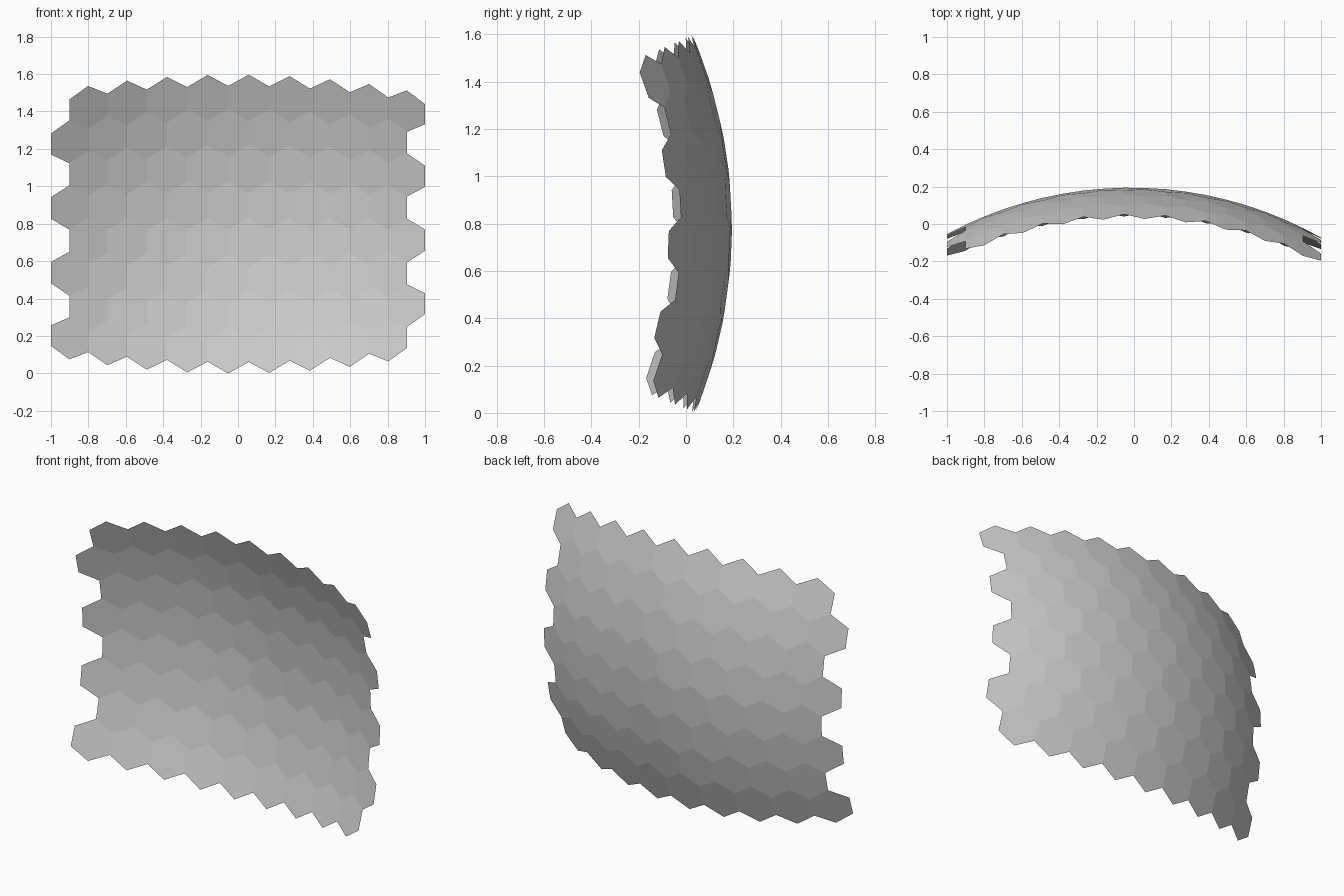
import bpy, bmesh
from math import sin, cos

if "Cube" in bpy.data.objects:
    bpy.data.objects.remove(bpy.data.objects["Cube"])

R = 2.07                          # radius of the dish curvature
COLS, ROWS = 9, 8
H, A = 0.05306, 0.0634            # half width and side of a cell, as angles
LAT0, LON0 = -0.4946, -0.3887     # left and bottom limits of the panel
APEX = (-0.017, 0.1945, 0.784)    # rearmost point of the dish


def on_sphere(lat, lon):
    """Wrap flat panel coordinates onto the dish."""
    return (APEX[0] + R * sin(lat),
            APEX[1] - R + R * cos(lat) * cos(lon),
            APEX[2] + R * cos(lat) * sin(lon))


# one hexagon outline: pointed top and bottom, upright sides
HEX = [(0, 1), (-1, 0.5), (-1, -0.5), (0, -1), (1, -0.5), (1, 0.5)]

# honeycomb panel: staggered rows of flat cells
bm = bmesh.new()
for row in range(ROWS):
    for col in range(COLS):
        u = LAT0 + H * (1 + 2 * col + row % 2)
        v = LON0 + A * (1 + 1.5 * row)
        bm.faces.new([bm.verts.new(on_sphere(u + H * du, v + A * dv))
                      for du, dv in reversed(HEX)])
bmesh.ops.remove_doubles(bm, verts=bm.verts, dist=0.002)
bmesh.ops.recalc_face_normals(bm, faces=bm.faces)

mesh = bpy.data.meshes.new("hexagon_panel")
bm.to_mesh(mesh)
bm.free()
panel = bpy.data.objects.new("hexagon_panel", mesh)
bpy.context.collection.objects.link(panel)
